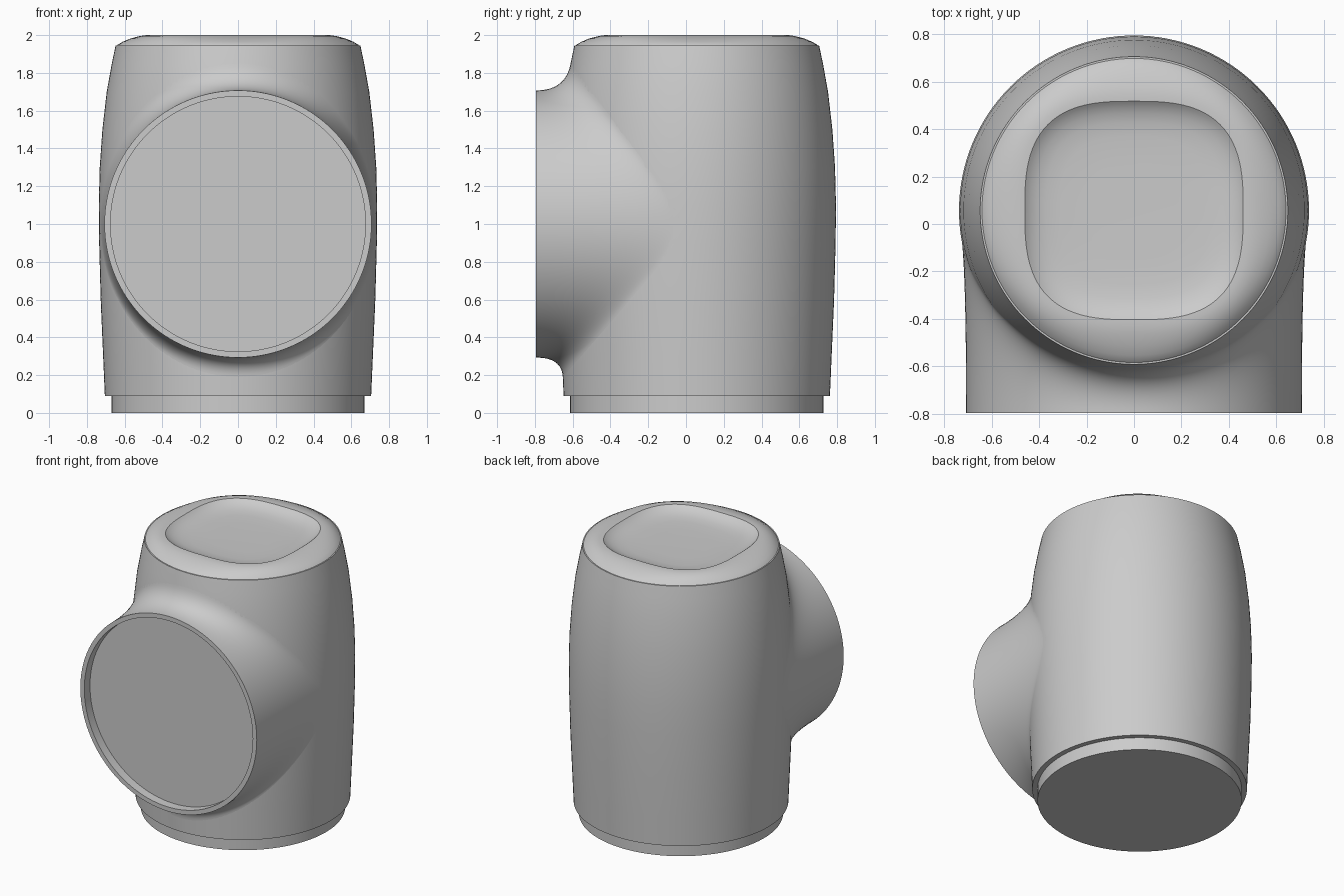
import bpy, bmesh, math

if "Cube" in bpy.data.objects:
    bpy.data.objects.remove(bpy.data.objects["Cube"], do_unlink=True)

CY = 0.057          # y of the vertical axis of the body
SEG = 128
RIM_R, RIM_Z, RIM_Y = 0.707, 1.0, -0.795

# One plain grey material
grey = bpy.data.materials.new("light_grey")
grey.use_nodes = True
grey.diffuse_color = (0.6, 0.6, 0.6, 1)
grey.node_tree.nodes["Principled BSDF"].inputs["Base Color"].default_value = (0.6, 0.6, 0.6, 1)


def loft(name, rings, cap_start=False, cap_end=False, angle=30):
    """Skin a list of closed rings of equal length."""
    bm = bmesh.new()
    loops = [[bm.verts.new(p) for p in ring] for ring in rings]
    n = len(loops[0])
    for a, b in zip(loops, loops[1:]):
        for i in range(n):
            j = (i + 1) % n
            bm.faces.new((a[i], a[j], b[j], b[i]))
    if cap_start:
        bm.faces.new(loops[0][::-1])
    if cap_end:
        bm.faces.new(loops[-1])
    mesh = bpy.data.meshes.new(name)
    bm.to_mesh(mesh)
    bm.free()
    mesh.materials.append(grey)
    ob = bpy.data.objects.new(name, mesh)
    bpy.context.collection.objects.link(ob)
    bpy.ops.object.select_all(action='DESELECT')
    ob.select_set(True)
    bpy.context.view_layer.objects.active = ob
    bpy.ops.object.shade_smooth_by_angle(angle=math.radians(angle))
    return ob


def angles():
    return [2 * math.pi * i / SEG for i in range(SEG)]


def flat_ring(r, z, square=0.0):
    """Horizontal ring, blending from circle (0) to rounded square (1)."""
    pts = []
    n = 2 + 0.9 * square
    for t in angles():
        c, s = math.cos(t), math.sin(t)
        k = r / (abs(c) ** n + abs(s) ** n) ** (1 / n)
        pts.append((k * c, CY + k * s, z))
    return pts


# Barrel body profile: (height, radius)
PROFILE = [(0.09, 0.705), (0.3, 0.714), (0.6, 0.727), (0.9, 0.735), (1.1, 0.737),
           (1.3, 0.732), (1.5, 0.718), (1.7, 0.695), (1.85, 0.668), (1.945, 0.648)]


def body_radius(z):
    for (z0, r0), (z1, r1) in zip(PROFILE, PROFILE[1:]):
        if z <= z1:
            return r0 + (r1 - r0) * (z - z0) / (z1 - z0)
    return PROFILE[-1][1]


def body_front(x, z):
    return CY - math.sqrt(max(body_radius(z) ** 2 - x * x, 0))


body = [flat_ring(0.66, 0.09)] + [flat_ring(r, z) for z, r in PROFILE] + [flat_ring(0.63, 1.945)]
loft("barrel_body", body)

# Recessed foot
loft("foot", [flat_ring(0.67, 0.0), flat_ring(0.67, 0.092)], cap_start=True)

# Lid: round outside, rounded-square dish inside
LID = [(0.642, 1.943, 0), (0.636, 1.95, 0), (0.61, 1.965, 0.1), (0.57, 1.982, 0.35),
       (0.52, 1.995, 0.7), (0.485, 2.0, 0.9), (0.46, 2.0, 1), (0.45, 1.992, 1),
       (0.435, 1.982, 1), (0.41, 1.97, 1), (0.37, 1.959, 1), (0.31, 1.953, 1), (0.2, 1.95, 1)]
loft("lid", [flat_ring(r, z, q) for r, z, q in LID], cap_end=True)


# Front collar: fillet sweeping from the body out to a round mouth
def collar_ring(s):
    pts = []
    for t in angles():
        c, n = math.cos(t), math.sin(t)
        x0, z0 = RIM_R * c, RIM_Z + RIM_R * n
        x1, z1 = 0.731 * c, RIM_Z + (0.85 if n > 0 else 0.81) * n
        p0 = (x0, RIM_Y, z0)
        p1 = (x0, body_front(x0, z0), z0)
        p2 = (x1, body_front(x1, z1), z1)
        pts.append(tuple((1 - s) ** 2 * a + 2 * s * (1 - s) * b + s * s * d
                         for a, b, d in zip(p0, p1, p2)))
    return pts


def mouth_ring(r, y):
    return [(r * math.cos(t), y, RIM_Z + r * math.sin(t)) for t in angles()]


STEPS = 16
collar = [collar_ring(1 - i / STEPS) for i in range(STEPS + 1)]
collar += [mouth_ring(0.675, RIM_Y), mouth_ring(0.675, -0.73)]
loft("front_collar", collar)

# Flat panel set back inside the mouth
loft("front_panel", [mouth_ring(0.675, -0.722), mouth_ring(0.675, -0.73)], cap_end=True)
